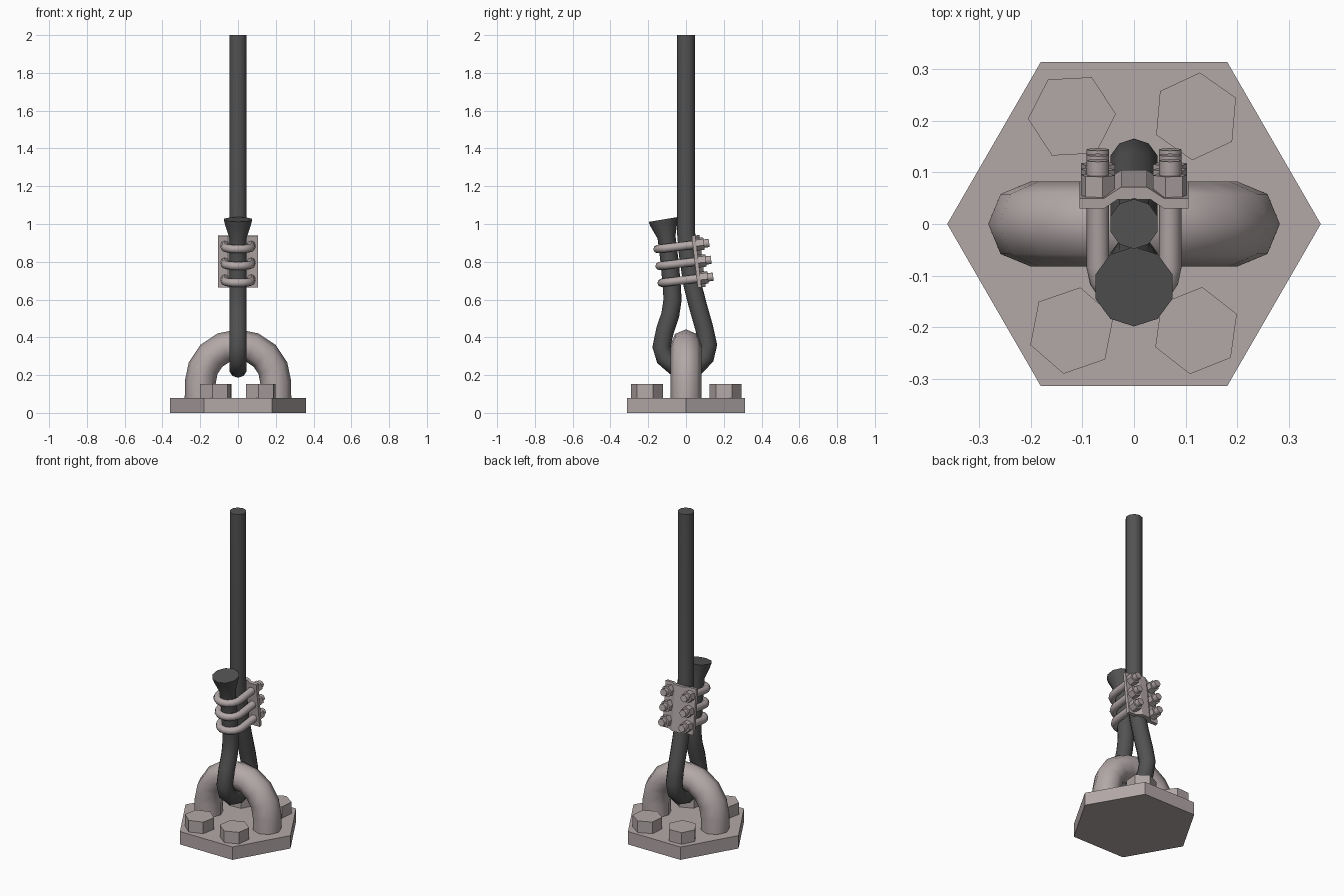
import bpy, bmesh
from math import sin, cos, pi, radians
from mathutils import Vector, Matrix

if "Cube" in bpy.data.objects:
    bpy.data.objects.remove(bpy.data.objects["Cube"])


def material(name, col):
    m = bpy.data.materials.new(name)
    m.diffuse_color = (*col, 1)
    m.use_nodes = True
    m.node_tree.nodes["Principled BSDF"].inputs["Base Color"].default_value = m.diffuse_color
    return m


METAL = material("warm_metal", (0.45, 0.39, 0.39))
DARK = material("dark_cable", (0.085, 0.085, 0.085))


def finish(name, bm, mat, matrix=None):
    bmesh.ops.recalc_face_normals(bm, faces=bm.faces)
    if matrix:
        bm.transform(matrix)
    me = bpy.data.meshes.new(name)
    bm.to_mesh(me)
    bm.free()
    me.materials.append(mat)
    ob = bpy.data.objects.new(name, me)
    bpy.context.collection.objects.link(ob)
    return ob


def tube(name, path, radii, sides, binormal, mat, matrix=None):
    """Sweep a polygon along a planar path, smooth sides and flat caps."""
    bm = bmesh.new()
    b = Vector(binormal)
    pts = [Vector(p) for p in path]
    rings = []
    for i, p in enumerate(pts):
        ends = [(pts[j + 1] - pts[j]).normalized()
                for j in (i - 1, i) if 0 <= j < len(pts) - 1]
        t = sum(ends, Vector()).normalized()
        n = b.cross(t)
        r = radii[i] if isinstance(radii, list) else radii
        rings.append([bm.verts.new(p + r * (cos(a) * n + sin(a) * b))
                      for a in (2 * pi * k / sides for k in range(sides))])
    for r0, r1 in zip(rings, rings[1:]):
        for k in range(sides):
            m = (k + 1) % sides
            bm.faces.new((r0[k], r0[m], r1[m], r1[k])).smooth = True
    bm.faces.new(rings[0])
    bm.faces.new(rings[-1])
    return finish(name, bm, mat, matrix)


def prism(name, outline, depth, mat, matrix=None):
    """Extrude an xy outline upward by depth."""
    bm = bmesh.new()
    f = bm.faces.new([bm.verts.new((x, y, 0)) for x, y in outline])
    ext = bmesh.ops.extrude_face_region(bm, geom=[f])["geom"]
    bmesh.ops.translate(bm, vec=(0, 0, depth),
                        verts=[v for v in ext if isinstance(v, bmesh.types.BMVert)])
    return finish(name, bm, mat, matrix)


def hexagon(r, turn=0):
    return [(r * cos(radians(turn + 60 * k)), r * sin(radians(turn + 60 * k)))
            for k in range(6)]


# base plate and four bolt heads
prism("base_plate", hexagon(0.361), 0.08, METAL)
for i, (x, y, turn) in enumerate([(-0.12, 0.208, 3), (0.12, 0.208, 25),
                                  (-0.12, -0.206, 19), (0.12, -0.206, 22)]):
    prism(f"base_bolt_{i + 1}", hexagon(0.085, turn), 0.075, METAL,
          Matrix.Translation((x, y, 0.077)))

# anchor loop
arc = [(0.2 * cos(pi * k / 8), 0, 0.16 + 0.2 * sin(pi * k / 8)) for k in range(9)]
tube("anchor_loop", [(0.2, 0, 0.07)] + arc + [(-0.2, 0, 0.07)],
     0.082, 8, (0, 1, 0), METAL)

# cable: down, around the anchor loop, back up to a flared end
cable = [(0, 2), (0, 0.96), (0.01, 0.84), (0.034, 0.68), (0.062, 0.57), (0.095, 0.455),
         (0.117, 0.36), (0.102, 0.295), (0.06, 0.25), (0, 0.234), (-0.065, 0.25),
         (-0.112, 0.29), (-0.13, 0.35), (-0.11, 0.44), (-0.083, 0.52), (-0.071, 0.6),
         (-0.076, 0.68), (-0.087, 0.8), (-0.103, 0.93), (-0.117, 1.0), (-0.121, 1.024)]
tube("cable", [(0, y, z) for y, z in cable],
     [0.048] * 19 + [0.072, 0.078], 10, (1, 0, 0), DARK)

# clamp assembly, tilted with the cable
tilt = Matrix.Translation((0, 0.046, 0.80)) @ Matrix.Rotation(radians(6.8), 4, 'X')
ridge = [(-0.105, 0), (-0.058, 0), (-0.032, 0.018), (0.032, 0.018), (0.058, 0), (0.105, 0)]
back = [(-0.105, 0.02), (-0.058, 0.02), (-0.025, 0.042),
        (0.025, 0.042), (0.058, 0.02), (0.105, 0.02)]
prism("clamp_plate", ridge + back[::-1], 0.276, METAL,
      tilt @ Matrix.Translation((0, 0, -0.138)))

for i, z in enumerate((-0.09, 0, 0.09)):
    # U bolt around both strands
    bend = [(0.07 * cos(pi * k / 8), -0.118 - 0.07 * sin(pi * k / 8), z) for k in range(9)]
    tube(f"u_bolt_{i + 1}", [(0.07, 0.088, z)] + bend + [(-0.07, 0.088, z)],
         0.022, 8, (0, 0, 1), METAL, tilt)
    # nuts on the back of the plate
    for side in (-1, 1):
        prism(f"clamp_nut_{i + 1}_{'left' if side < 0 else 'right'}", hexagon(0.034, 15 * side),
              0.042, METAL, tilt @ Matrix.Translation((0.07 * side, 0.018, z))
              @ Matrix.Rotation(-pi / 2, 4, 'X'))
